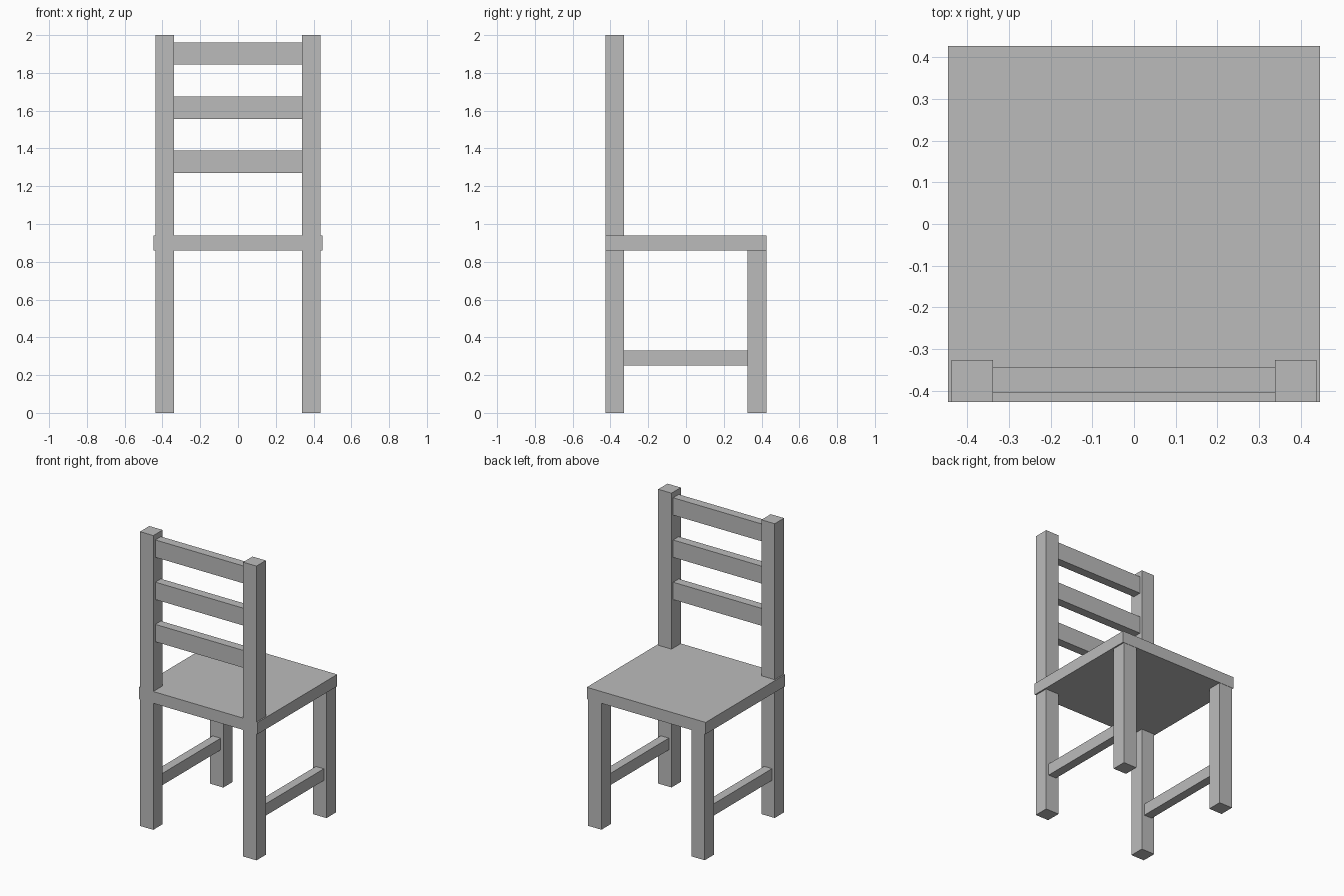
import bpy

if "Cube" in bpy.data.objects:
    bpy.data.objects.remove(bpy.data.objects["Cube"])

grey = bpy.data.materials.new("plain grey")
grey.diffuse_color = (0.5, 0.5, 0.5, 1)
grey.use_nodes = True
grey.node_tree.nodes["Principled BSDF"].inputs["Base Color"].default_value = grey.diffuse_color


def box(name, x, y, z):
    """Box spanning the (min, max) ranges on each axis."""
    spans = (x, y, z)
    bpy.ops.mesh.primitive_cube_add(size=1, location=[(a + b) / 2 for a, b in spans])
    ob = bpy.context.object
    ob.name = name
    ob.scale = [b - a for a, b in spans]
    bpy.ops.object.transform_apply(location=False, rotation=False, scale=True)
    ob.data.materials.append(grey)
    return ob


# Seat panel
box("seat", (-0.447, 0.447), (-0.427, 0.427), (0.86, 0.94))

# Legs, tall backrest posts and side rails, mirrored left and right
for side, s in (("left", -1), ("right", 1)):
    leg_x = sorted((s * 0.338, s * 0.438))
    box(side + "_backrest_post", leg_x, (-0.427, -0.327), (0, 2))
    box(side + "_short_leg", leg_x, (0.325, 0.425), (0, 0.86))
    box(side + "_side_rail", sorted((s * 0.358, s * 0.418)), (-0.327, 0.325), (0.25, 0.33))

# Backrest slats
for i in range(3):
    z = 1.27 + i * 0.287
    box(f"backrest_slat_{i + 1}", (-0.338, 0.338), (-0.405, -0.345), (z, z + 0.118))
